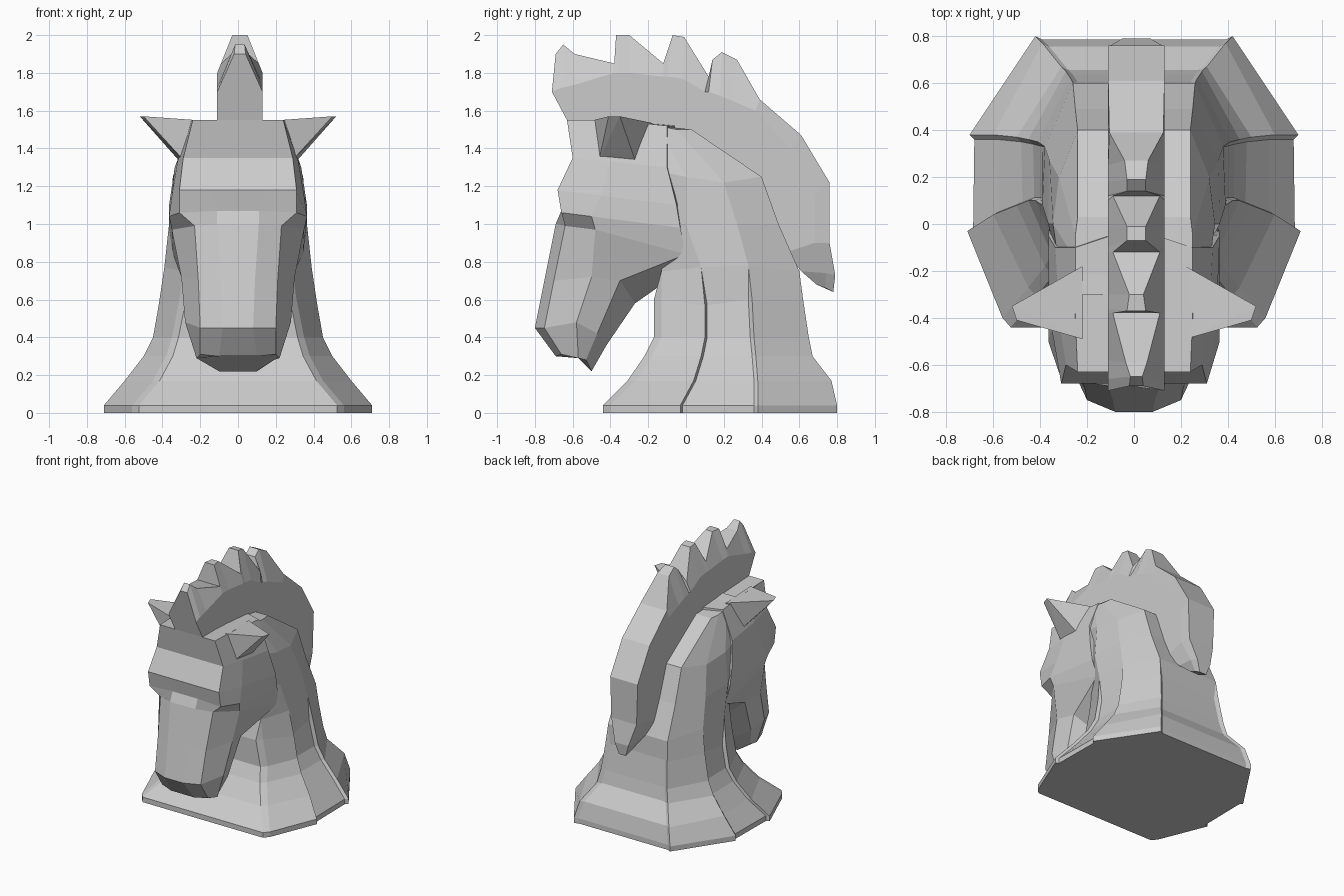
import bpy, bmesh

stone = bpy.data.materials.new("grey_stone")
stone.diffuse_color = (0.6, 0.6, 0.6, 1)


def finish(name, bm):
    bmesh.ops.remove_doubles(bm, verts=bm.verts, dist=0.0005)
    bmesh.ops.recalc_face_normals(bm, faces=bm.faces)
    me = bpy.data.meshes.new(name)
    bm.to_mesh(me)
    bm.free()
    me.materials.append(stone)
    ob = bpy.data.objects.new(name, me)
    bpy.context.collection.objects.link(ob)
    return ob


def loft(name, halves):
    """Skin a row of half sections (x > 0), each mirrored into a closed ring."""
    bm = bmesh.new()
    rings = []
    for half in halves:
        pts = list(half) + [(-x, y, z) for x, y, z in reversed(half)]
        rings.append([bm.verts.new(p) for p in pts])
    n = len(rings[0])
    for a, b in zip(rings, rings[1:]):
        for i in range(n):
            j = (i + 1) % n
            bm.faces.new((a[i], a[j], b[j], b[i]))
    bm.faces.new(rings[0])
    bm.faces.new(rings[-1])
    return finish(name, bm)


# Neck and flared base: front corner, shoulder, flank and back corner per level
levels = [
    [(.56, -.40, 0), (.71, -.03, 0), (.70, .38, 0), (.42, .80, 0)],
    [(.56, -.40, .04), (.71, -.03, .04), (.70, .38, .04), (.42, .80, .04)],
    [(.45, -.27, .17), (.60, .04, .17), (.60, .38, .17), (.39, .77, .17)],
    [(.38, -.18, .30), (.50, .08, .30), (.50, .37, .30), (.31, .67, .30)],
    [(.35, -.13, .40), (.45, .10, .40), (.45, .36, .40), (.29, .65, .40)],
    [(.31, -.13, .60), (.42, .10, .57), (.41, .35, .60), (.27, .62, .60)],
    [(.29, -.13, .75), (.39, .08, .77), (.38, .33, .78), (.26, .60, .75)],
    [(.29, -.15, 1.0), (.365, .0, 1.0), (.36, .27, 1.0), (.25, .49, 1.0)],
    [(.31, -.25, 1.3), (.345, .0, 1.25), (.32, .2, 1.22), (.24, .40, 1.25)],
    [(.24, -.30, 1.54), (.25, -.15, 1.52), (.25, -.05, 1.5), (.24, .03, 1.5)],
]
sections = []
for f, s, k, b in levels:
    t = 1 if f[2] < .65 else 0          # raised panel steps fade out higher up
    sections.append([
        (f[0] - .035 * t, f[1] - .04 * t, f[2]), f, s,
        (s[0] - .025 * t, s[1] + .012 * t, s[2]),
        (k[0] - .02 * t, k[1] - .02 * t, k[2]), k, b,
        (b[0] - .03 * t, b[1] - .015 * t, b[2])])
loft("neck_and_base", sections)

# Head: nose strip, front corner, cheek, jaw edge, underside per section
loft("head", [
    [(.12, -.63, 1.55), (.24, -.63, 1.55), (.25, -.4, 1.55), (.25, -.1, 1.52), (.1, -.05, 1.52)],
    [(.15, -.60, 1.35), (.29, -.60, 1.35), (.32, -.4, 1.33), (.335, -.1, 1.3), (.1, -.05, 1.3)],
    [(.15, -.68, 1.18), (.31, -.68, 1.18), (.35, -.45, 1.15), (.365, -.05, 1.1), (.1, 0, 1.1)],
    [(.11, -.66, 1.07), (.31, -.66, 1.06), (.365, -.5, 1.04), (.365, -.03, .98), (.1, 0, .95)],
    [(.11, -.69, 1.0), (.23, -.64, .99), (.35, -.48, .97), (.345, .0, .84), (.12, -.07, .72)],
    [(.09, -.75, .7), (.21, -.70, .7), (.30, -.5, .72), (.27, -.35, .70), (.13, -.27, .58)],
    [(.08, -.80, .45), (.2, -.75, .45), (.28, -.58, .48), (.24, -.47, .42), (.12, -.42, .36)],
    [(.1, -.69, .30), (.2, -.66, .31), (.22, -.57, .29), (.19, -.53, .28), (.1, -.5, .22)],
])

# Mane: crest y, z, half width; shoulder y, z; root y, z
mane = [
    (-.69, 1.90, .03, -.71, 1.70, -.63, 1.55), (-.65, 1.95, .025, -.66, 1.72, -.60, 1.54),
    (-.59, 1.90, .045, -.58, 1.74, -.55, 1.54), (-.38, 1.85, .10, -.38, 1.80, -.38, 1.53),
    (-.37, 2.0, .04, -.36, 1.80, -.36, 1.53), (-.30, 2.0, .03, -.30, 1.80, -.28, 1.52),
    (-.12, 1.85, .10, -.12, 1.78, -.10, 1.50), (-.07, 2.0, .04, -.10, 1.78, -.08, 1.50),
    (-.01, 1.99, .04, -.02, 1.77, 0, 1.48), (.12, 1.78, .10, .10, 1.70, .08, 1.43),
    (.14, 1.87, .04, .12, 1.70, .10, 1.42), (.19, 1.91, .04, .18, 1.68, .15, 1.38),
    (.27, 1.87, .05, .25, 1.65, .20, 1.35), (.39, 1.66, .115, .37, 1.60, .30, 1.29),
    (.61, 1.47, .12, .55, 1.40, .38, 1.21), (.76, 1.22, .12, .68, 1.15, .45, 1.05),
    (.76, .90, .11, .68, .90, .53, .85), (.79, .73, .06, .74, .74, .61, .75),
    (.78, .64, .03, .74, .66, .69, .68),
]
halves = []
for i, (oy, oz, w, my, mz, iy, iz) in enumerate(mane):
    body = {17: .08, 18: .04}.get(i, .12)    # tail of the mane narrows
    halves.append([(w, oy, oz), (body, my, mz), (body, iy, iz)])
mane_ob = loft("mane", halves)
mane_ob.location.x = .01

# Pointed ears
for side, label in ((1, "right"), (-1, "left")):
    bm = bmesh.new()
    pts = [(.52, -.35, 1.57), (.50, -.41, 1.57), (.22, -.49, 1.55),
           (.22, -.18, 1.535), (.29, -.46, 1.34), (.29, -.26, 1.31)]
    for x, y, z in pts:
        bm.verts.new((side * x, y, z))
    bmesh.ops.convex_hull(bm, input=bm.verts)
    finish("ear_" + label, bm)
